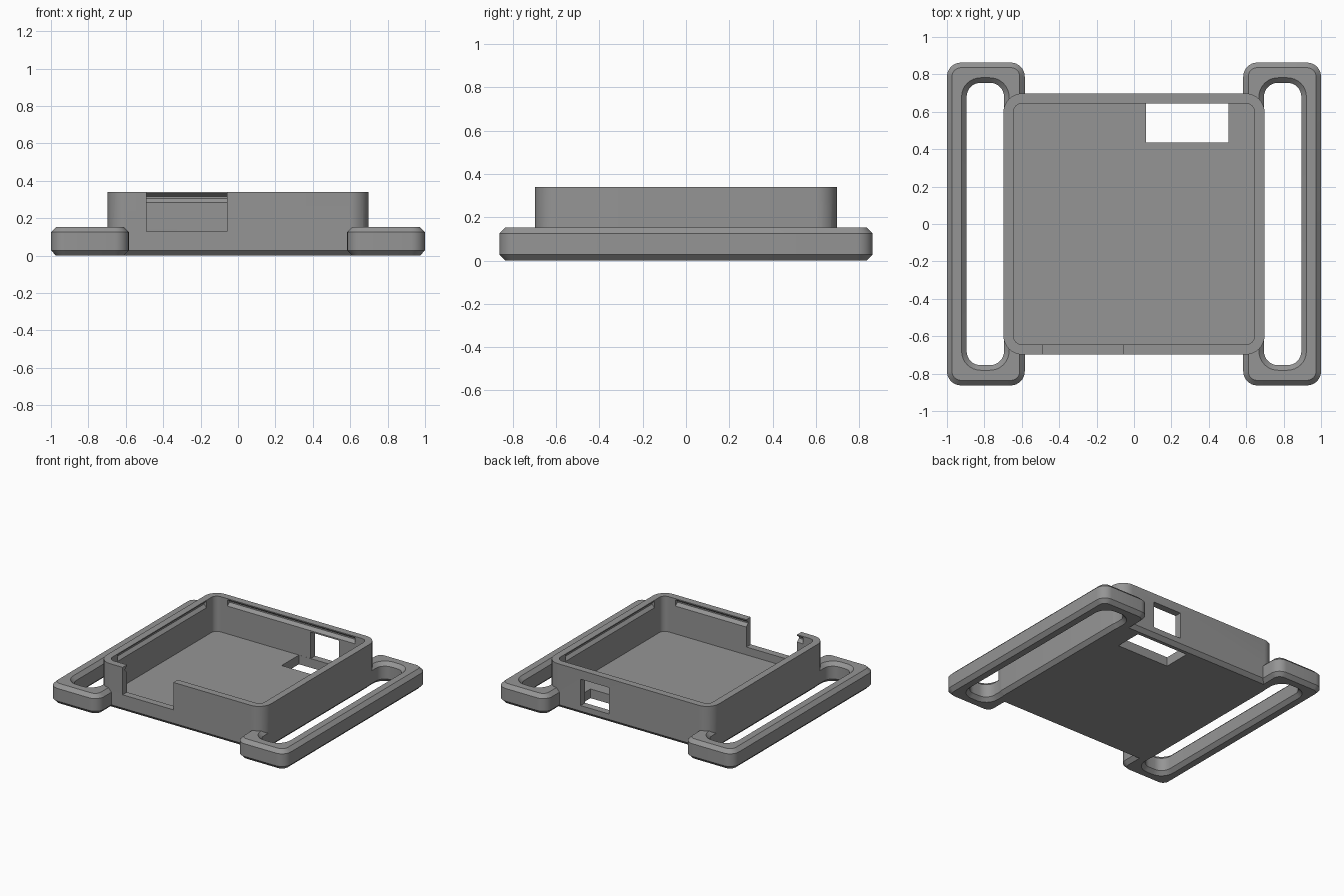
import bpy, bmesh, math
from mathutils import Matrix

if "Cube" in bpy.data.objects:
    bpy.data.objects.remove(bpy.data.objects["Cube"])

grey = bpy.data.materials.new("plain grey")
grey.diffuse_color = (0.30, 0.30, 0.30, 1)
grey.use_nodes = True
grey.node_tree.nodes["Principled BSDF"].inputs["Base Color"].default_value = grey.diffuse_color


def finish(name, bm):
    bmesh.ops.recalc_face_normals(bm, faces=bm.faces)
    mesh = bpy.data.meshes.new(name)
    bm.to_mesh(mesh)
    bm.free()
    mesh.materials.append(grey)
    obj = bpy.data.objects.new(name, mesh)
    bpy.context.collection.objects.link(obj)
    return obj


def loft(name, sections, cx=0.0, seg=8):
    """Stack rounded rectangles (half x, half y, radius, z) into a closed solid."""
    bm = bmesh.new()
    rings = []
    for hx, hy, r, z in sections:
        ring = []
        for q, (sx, sy) in enumerate([(1, 1), (-1, 1), (-1, -1), (1, -1)]):
            for i in range(seg + 1):
                a = math.pi / 2 * (q + i / seg)
                ring.append(bm.verts.new((cx + sx * (hx - r) + r * math.cos(a),
                                          sy * (hy - r) + r * math.sin(a), z)))
        rings.append(ring)
    n = len(rings[0])
    for low, high in zip(rings, rings[1:]):
        for i in range(n):
            j = (i + 1) % n
            bm.faces.new((low[i], low[j], high[j], high[i]))
    bm.faces.new(rings[0])
    bm.faces.new(rings[-1])
    return finish(name, bm)


def block(name, x0, x1, y0, y1, z0, z1):
    bm = bmesh.new()
    bmesh.ops.create_cube(bm, size=1)
    for v in bm.verts:
        v.co = ((x0 + x1) / 2 + v.co.x * (x1 - x0),
                (y0 + y1) / 2 + v.co.y * (y1 - y0),
                (z0 + z1) / 2 + v.co.z * (z1 - z0))
    return finish(name, bm)


def groove(name, angle):
    """Trapezoid prism that cuts a snap groove into one inner wall."""
    profile = [(0.61, 0.283), (0.645, 0.283), (0.667, 0.305),
               (0.667, 0.315), (0.645, 0.332), (0.61, 0.332)]
    bm = bmesh.new()
    ends = [[bm.verts.new((x, d, z)) for d, z in profile] for x in (-0.54, 0.54)]
    for i in range(6):
        j = (i + 1) % 6
        bm.faces.new((ends[0][i], ends[0][j], ends[1][j], ends[1][i]))
    bm.faces.new(ends[0])
    bm.faces.new(ends[1])
    bm.transform(Matrix.Rotation(angle, 4, 'Z'))
    return finish(name, bm)


def combine(target, tool, operation):
    mod = target.modifiers.new("cut", 'BOOLEAN')
    mod.operation = operation
    mod.solver = 'EXACT'
    mod.object = tool
    bpy.context.view_layer.objects.active = target
    bpy.ops.object.modifier_apply(modifier=mod.name)
    bpy.data.objects.remove(tool, do_unlink=True)


# Tray body with chamfered bottom edge
tray = loft("tray_with_strap_loops", [(0.671, 0.671, 0.073, 0), (0.698, 0.698, 0.10, 0.028),
                                      (0.698, 0.698, 0.10, 0.34)])

# Strap loops on both sides, each with a flared slot
for side in (-1, 1):
    loop = loft("strap_loop", [(0.181, 0.836, 0.048, 0), (0.208, 0.863, 0.075, 0.028),
                               (0.208, 0.863, 0.075, 0.125), (0.181, 0.836, 0.048, 0.152)],
                side * 0.792)
    slot = loft("slot_cutter", [(0.137, 0.792, 0.112, -0.01), (0.10, 0.755, 0.075, 0.027),
                                (0.10, 0.755, 0.075, 0.125), (0.137, 0.792, 0.112, 0.162)],
                side * 0.795)
    combine(loop, slot, 'DIFFERENCE')
    combine(tray, loop, 'UNION')

# Inner cavity
combine(tray, loft("cavity_cutter", [(0.645, 0.645, 0.047, 0.07), (0.645, 0.645, 0.047, 0.5)]),
        'DIFFERENCE')

# Snap grooves under the rim on all four walls
for k in range(4):
    combine(tray, groove("groove_cutter", k * math.pi / 2), 'DIFFERENCE')

# Front notch, floor opening and back window
combine(tray, block("notch_cutter", -0.49, -0.06, -0.8, -0.6, 0.13, 0.5), 'DIFFERENCE')
combine(tray, block("floor_cutter", 0.065, 0.505, 0.435, 0.644, -0.1, 0.2), 'DIFFERENCE')
combine(tray, block("window_cutter", 0.165, 0.405, 0.6, 0.8, 0.07, 0.272), 'DIFFERENCE')

# Smooth the round corners, keep edges crisp
bpy.ops.object.select_all(action='DESELECT')
tray.select_set(True)
bpy.context.view_layer.objects.active = tray
bpy.ops.object.shade_smooth_by_angle(angle=math.radians(30))
